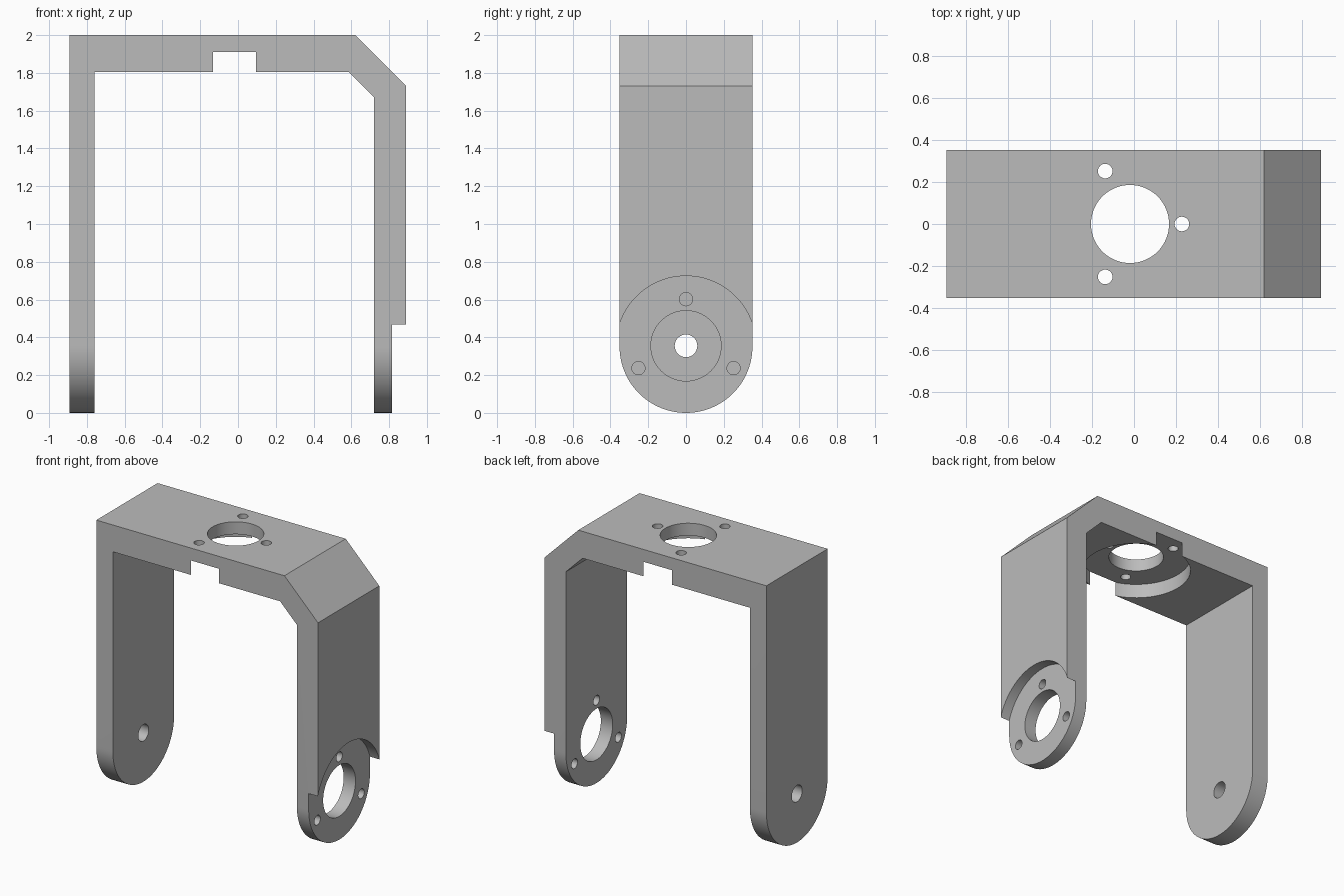
import bpy, bmesh, math
from mathutils import Matrix

cube = bpy.data.objects.get("Cube")
if cube:
    bpy.data.objects.remove(cube, do_unlink=True)

HALF_W = 0.352          # half depth of the bracket
AXIS_Z = 0.355          # height of the leg pivot
HUB_X = -0.019          # centre of the top opening

metal = bpy.data.materials.new("light grey")
metal.use_nodes = True
GREY = (0.5, 0.5, 0.5, 1)
metal.diffuse_color = GREY
metal.node_tree.nodes["Principled BSDF"].inputs["Base Color"].default_value = GREY


def make_object(name, bm):
    bmesh.ops.recalc_face_normals(bm, faces=bm.faces[:])
    mesh = bpy.data.meshes.new(name)
    bm.to_mesh(mesh)
    bm.free()
    mesh.materials.append(metal)
    obj = bpy.data.objects.new(name, mesh)
    bpy.context.collection.objects.link(obj)
    return obj


def prism(name, points, offset):
    """Extrude a closed 3D outline along the offset vector."""
    bm = bmesh.new()
    face = bm.faces.new([bm.verts.new(p) for p in points])
    new = bmesh.ops.extrude_face_region(bm, geom=[face])["geom"]
    verts = [v for v in new if isinstance(v, bmesh.types.BMVert)]
    bmesh.ops.translate(bm, verts=verts, vec=offset)
    return make_object(name, bm)


def cylinder(name, axis, centre, radius, low, high, segments=64):
    """Cylinder along X or Z between two positions on that axis."""
    mid = (low + high) / 2
    if axis == "X":
        place = Matrix.Translation((mid, *centre)) @ Matrix.Rotation(math.pi / 2, 4, "Y")
    else:
        place = Matrix.Translation((*centre, mid))
    bm = bmesh.new()
    bmesh.ops.create_cone(bm, cap_ends=True, segments=segments, radius1=radius,
                          radius2=radius, depth=high - low, matrix=place)
    return make_object(name, bm)


# Bent strap: front outline extruded through the depth
outline = [(-0.893, 0), (-0.893, 2), (0.62, 2), (0.89, 1.73), (0.89, 0),
           (0.72, 0), (0.72, 1.67), (0.585, 1.805), (-0.76, 1.805), (-0.76, 0)]
bracket = prism("bracket", [(x, -HALF_W, z) for x, z in outline], (0, 2 * HALF_W, 0))

# Side outline that rounds off both leg ends
steps = 48
arc = [(-1, HALF_W * math.cos(a), HALF_W * (1 - math.sin(a)))
       for a in (math.pi * i / steps for i in range(steps + 1))]
side = [(-1, HALF_W, 2.1)] + arc + [(-1, -HALF_W, 2.1)]
rounding = prism("rounded_leg_shape", side, (2, 0, 0))

# Motor seats, shaft openings and pivot hole
cutters = [
    cylinder("top_seat", "Z", (HUB_X, 0), 0.37, 1.6, 1.91, 96),
    cylinder("top_opening", "Z", (HUB_X, 0), 0.186, 1.7, 2.1),
    cylinder("leg_seat", "X", (0, AXIS_Z), 0.37, 0.815, 1.1, 96),
    cylinder("leg_opening", "X", (0, AXIS_Z), 0.186, 0.6, 1),
    cylinder("pivot_hole", "X", (0, AXIS_Z), 0.06, -1, -0.6, 32),
]
# Three screw holes around each opening
for along, across in ((0.247, 0), (-0.118, 0.252), (-0.118, -0.252)):
    cutters.append(cylinder("top_screw", "Z", (HUB_X + along, across), 0.035, 1.7, 2.1, 24))
    cutters.append(cylinder("leg_screw", "X", (across, AXIS_Z + along), 0.035, 0.6, 1, 24))

for cutter, operation in [(rounding, "INTERSECT")] + [(c, "DIFFERENCE") for c in cutters]:
    cutter.hide_render = True
    mod = bracket.modifiers.new(cutter.name, "BOOLEAN")
    mod.operation = operation
    mod.solver = "EXACT"
    mod.object = cutter

# Bake the cuts and discard the cutters
bpy.context.view_layer.update()
graph = bpy.context.evaluated_depsgraph_get()
cut_mesh = bpy.data.meshes.new_from_object(bracket.evaluated_get(graph))
bracket.modifiers.clear()
bracket.data = cut_mesh
for cutter in [rounding] + cutters:
    bpy.data.objects.remove(cutter, do_unlink=True)
cut_mesh.materials.clear()
cut_mesh.materials.append(metal)
for poly in cut_mesh.polygons:
    poly.material_index = 0

bpy.ops.object.select_all(action="DESELECT")
bracket.select_set(True)
bpy.context.view_layer.objects.active = bracket
bpy.ops.object.shade_smooth_by_angle(angle=math.radians(30))
